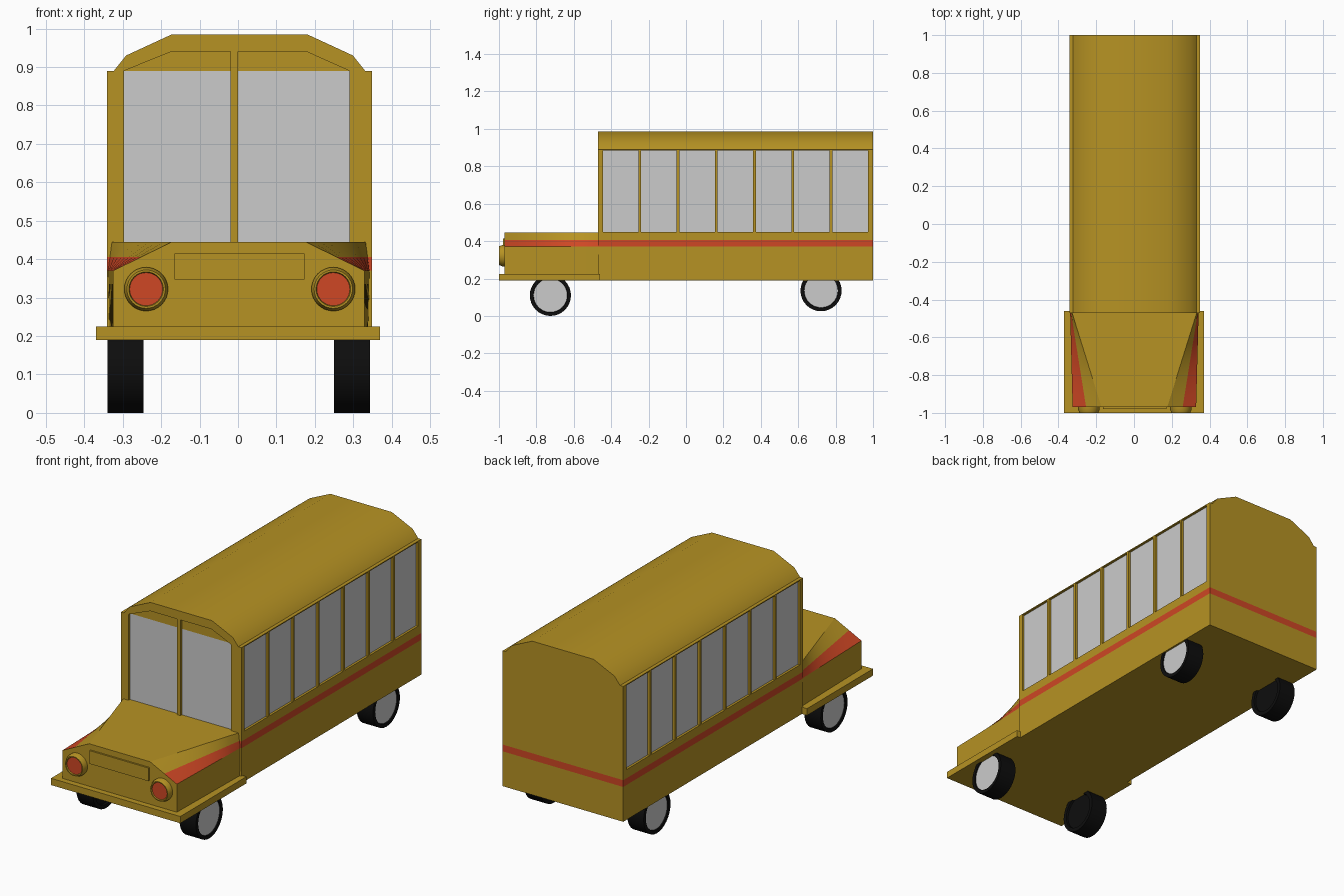
import bpy, bmesh, math
from mathutils import Vector

if "Cube" in bpy.data.objects:
    bpy.data.objects.remove(bpy.data.objects["Cube"])


def material(name, rgb):
    m = bpy.data.materials.new(name)
    m.diffuse_color = (*rgb, 1)
    m.use_nodes = True
    m.node_tree.nodes["Principled BSDF"].inputs["Base Color"].default_value = m.diffuse_color
    return m


YELLOW = material("bus yellow", (0.47, 0.29, 0.017))
RED = material("stripe red", (0.62, 0.063, 0.018))
GREY = material("glass grey", (0.60, 0.60, 0.60))
BLACK = material("tyre black", (0.004, 0.004, 0.004))

STRIPE = (0.37, 0.405)   # height range of the red band
CX = 0.004               # the coachwork sits slightly off centre


def finish(name, bm, mats, rule=None):
    """Turn a bmesh into an object, smooth only the soft edges."""
    bmesh.ops.remove_doubles(bm, verts=bm.verts, dist=1e-5)
    bmesh.ops.recalc_face_normals(bm, faces=bm.faces)
    bm.normal_update()
    if rule:
        for f in bm.faces:
            f.material_index = rule(f)
    me = bpy.data.meshes.new(name)
    bm.to_mesh(me)
    bm.free()
    ob = bpy.data.objects.new(name, me)
    bpy.context.collection.objects.link(ob)
    for m in mats:
        me.materials.append(m)
    return ob


def smooth(ob, angle=30):
    bpy.ops.object.select_all(action='DESELECT')
    ob.select_set(True)
    bpy.context.view_layer.objects.active = ob
    bpy.ops.object.shade_smooth_by_angle(angle=math.radians(angle))


def loft(bm, sections):
    """Skin closed sections (lists of 3D points) and cap both ends."""
    rings = [[bm.verts.new(p) for p in s] for s in sections]
    n = len(rings[0])
    for a, b in zip(rings, rings[1:]):
        for i in range(n):
            j = (i + 1) % n
            bm.faces.new((a[i], a[j], b[j], b[i]))
    bm.faces.new(rings[0])
    bm.faces.new(rings[-1][::-1])


def prism(bm, outline, y0, y1):
    loft(bm, [[(x, y, z) for x, z in outline] for y in (y0, y1)])


def box(bm, x0, x1, y0, y1, z0, z1):
    prism(bm, [(x0, z0), (x1, z0), (x1, z1), (x0, z1)], y0, y1)


def slice_at(bm, heights):
    for z in heights:
        bmesh.ops.bisect_plane(bm, geom=bm.verts[:] + bm.edges[:] + bm.faces[:],
                               dist=1e-5, plane_co=(0, 0, z), plane_no=(0, 0, 1))


def in_stripe(f):
    return STRIPE[0] < f.calc_center_median().z < STRIPE[1]


def lathe(name, profile, origin, axis, mats, rule, steps=32):
    """Revolve (radius, distance) points around an axis; rule picks a material."""
    bm = bmesh.new()
    axis, up = Vector(axis), Vector((0, 0, 1))
    side = axis.cross(up)
    rings = []
    for r, d in profile:
        rings.append([bm.verts.new(Vector(origin) + axis * d
                      + (side * math.cos(t) + up * math.sin(t)) * r)
                      for t in (2 * math.pi * k / steps for k in range(steps))])
    for i, (a, b) in enumerate(zip(rings, rings[1:])):
        for k in range(steps):
            j = (k + 1) % steps
            bm.faces.new((a[k], a[j], b[j], b[k])).material_index = rule(i)
    smooth(finish(name, bm, mats))


# Passenger body: extruded outline with a gutter ledge and faceted roof
half = [(0.345, 0.19), (0.345, 0.89), (0.327, 0.89), (0.295, 0.93), (0.176, 0.985)]
outline = [(CX + x, z) for x, z in half] + [(CX - x, z) for x, z in reversed(half)]
bm = bmesh.new()
prism(bm, outline, -0.47, 1.0)
body = finish("bus_body", bm, [YELLOW, RED, GREY])

# Cutter for the shallow window recesses
bm = bmesh.new()
DEPTH = 0.012
pitch = 0.2045
for side in (-1, 1):
    for i in range(7):
        y = -0.444 + i * pitch
        xs = sorted((CX + side * (0.345 - DEPTH), CX + side * 0.4))
        box(bm, *xs, y, min(y + 0.19, 0.983), 0.45, 0.885)
panes = [[(-0.297, 0.445), (-0.02, 0.445), (-0.02, 0.94), (-0.173, 0.94), (-0.297, 0.89)],
         [(0.0, 0.445), (0.29, 0.445), (0.29, 0.89), (0.178, 0.94), (0.0, 0.94)]]
for pane in panes:
    prism(bm, pane, -0.55, -0.47 + DEPTH)
cutter = finish("window_cutter", bm, [YELLOW])
cutter.hide_render = True
mod = body.modifiers.new("windows", 'BOOLEAN')
mod.operation, mod.solver, mod.object = 'DIFFERENCE', 'EXACT', cutter
bpy.context.view_layer.objects.active = body
bpy.ops.object.modifier_apply(modifier=mod.name)
bpy.data.objects.remove(cutter)

# Colour the body: red band by height, grey glass on the recessed faces
bm = bmesh.new()
bm.from_mesh(body.data)
slice_at(bm, (*STRIPE, 0.89))
bm.normal_update()
for f in bm.faces:
    c, n = f.calc_center_median(), f.normal
    side_glass = abs(n.x) > 0.9 and abs(c.x - CX) < 0.34 and 0.45 < c.z < 0.885 \
        and abs(c.x - CX) > 0.32
    front_glass = n.y < -0.9 and -0.465 < c.y < -0.45 and c.z < 0.89 and abs(c.x) < 0.3
    f.material_index = 1 if in_stripe(f) else 2 if side_glass or front_glass else 0
bm.to_mesh(body.data)
bm.free()
smooth(body)

# Hood: lofted from a narrow-topped nose to the full-width bulkhead
nose = [(0.327, 0.2), (0.327, 0.37), (0.174, 0.445)]
rear = [(0.336, 0.2), (0.34, 0.37), (0.33, 0.445)]
sections = []
for k in range(9):
    t = k / 8
    h = [(a[0] + (b[0] - a[0]) * t, a[1]) for a, b in zip(nose, rear)]
    pts = h + [(-x, z) for x, z in reversed(h)]
    sections.append([(x + 0.002, -0.97 + 0.5 * t, z) for x, z in pts])
bm = bmesh.new()
loft(bm, sections)
slice_at(bm, STRIPE)
smooth(finish("hood", bm, [YELLOW, RED],
              lambda f: int(in_stripe(f) and abs(f.normal.y) < 0.9)), 12)

# Bumper shelf running round the hood
bm = bmesh.new()
box(bm, -0.37, 0.37, -1.0, -0.46, 0.19, 0.225)
finish("bumper", bm, [YELLOW])

# Grille plate
bm = bmesh.new()
box(bm, -0.165, 0.173, -0.979, -0.965, 0.347, 0.415)
finish("grille_plate", bm, [YELLOW])

# Headlights with a red lens set into a chamfered rim
rim = [(0.057, 0), (0.057, 0.022), (0.05, 0.04), (0.045, 0.04), (0.043, 0.034), (0, 0.034)]
for name, x in (("left", -0.239), ("right", 0.248)):
    lathe(name + "_headlight", rim, (x, -0.96, 0.322), (0, -1, 0),
          [YELLOW, RED], lambda i: int(i == 4))

# Wheels: black tyre, recessed grey hub outside, black recess inside
tyre = [(0, -0.037), (0.088, -0.037), (0.09, -0.047), (0.11, -0.047),
        (0.11, 0.047), (0.092, 0.047), (0.09, 0.042), (0, 0.042)]
for end, y, z in (("front", -0.725, 0.11), ("rear", 0.722, 0.135)):
    for name, s in (("left", -1), ("right", 1)):
        lathe(f"{end}_{name}_wheel", tyre, (s * 0.295 + 0.002, y, z), (s, 0, 0),
              [BLACK, GREY], lambda i: int(i == 6))
